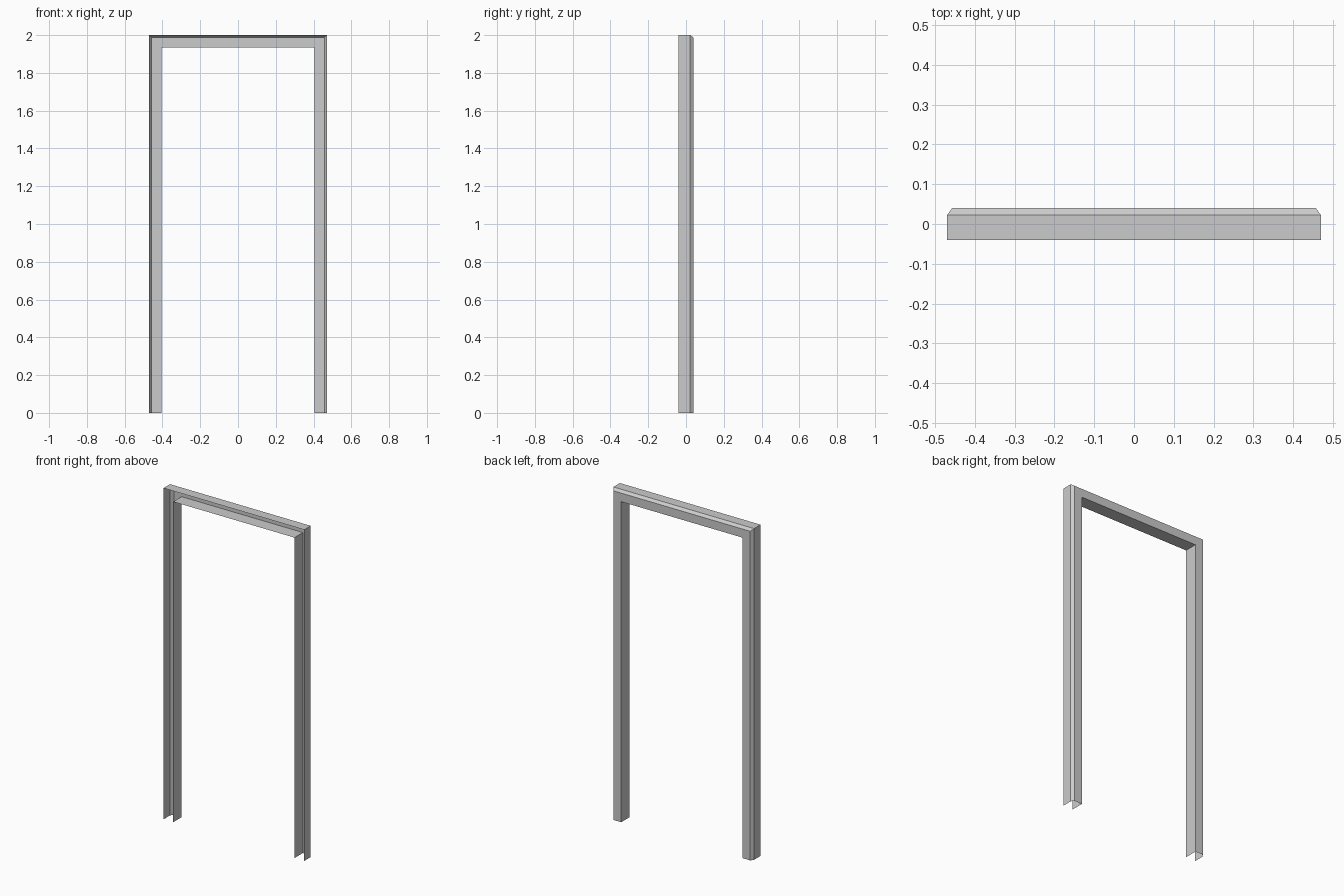
import bpy, bmesh

if "Cube" in bpy.data.objects:
    bpy.data.objects.remove(bpy.data.objects["Cube"])

HALF_W, HEIGHT = 0.47, 2.0

# Open sheet-metal channel section: (inset from outer edge, y), open to the front
SECTION = [(0.0, -0.04), (0.0, 0.022), (0.013, 0.04), (0.065, 0.04), (0.065, -0.04)]


def section_loop(bm, sx, top):
    """Section vertices at a foot (top=False) or at a mitred corner (top=True)."""
    return [bm.verts.new((sx * (HALF_W - d), y, HEIGHT - d if top else 0.0))
            for d, y in SECTION]


# Door frame: sweep the section up, across and down with mitred corners
bm = bmesh.new()
loops = [section_loop(bm, sx, top)
         for sx, top in ((-1, False), (-1, True), (1, True), (1, False))]
for a, b in zip(loops, loops[1:]):
    for i in range(len(SECTION) - 1):
        bm.faces.new((a[i], b[i], b[i + 1], a[i + 1]))

# Point the normals to the outside of the channel
bm.normal_update()
back = max(bm.faces, key=lambda f: f.calc_center_median().y)
if back.normal.y < 0:
    bmesh.ops.reverse_faces(bm, faces=bm.faces[:])

mesh = bpy.data.meshes.new("door_frame")
bm.to_mesh(mesh)
bm.free()
bpy.context.collection.objects.link(bpy.data.objects.new("door_frame", mesh))
